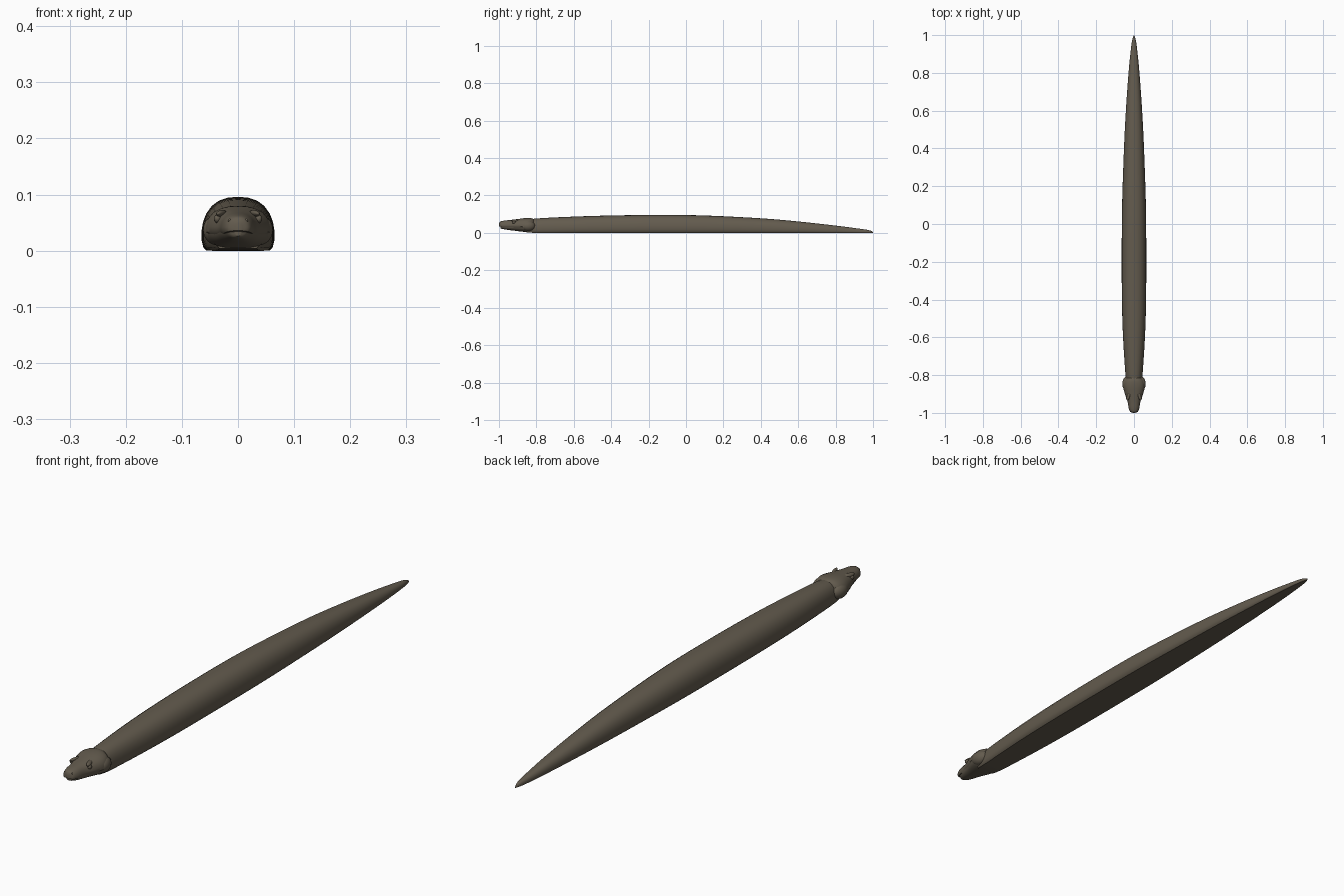
import bpy, bmesh, math

cube = bpy.data.objects.get("Cube")
if cube:
    bpy.data.objects.remove(cube, do_unlink=True)

COLOUR = (0.125, 0.105, 0.076, 1)
skin = bpy.data.materials.new("olive_brown_skin")
skin.use_nodes = True
skin.diffuse_color = COLOUR
skin.node_tree.nodes["Principled BSDF"].inputs["Base Color"].default_value = COLOUR


def finish(obj, angle=40):
    obj.data.materials.append(skin)
    bpy.ops.object.select_all(action='DESELECT')
    obj.select_set(True)
    bpy.context.view_layer.objects.active = obj
    bpy.ops.object.shade_smooth_by_angle(angle=math.radians(angle))
    return obj


def spline(rows, steps):
    """Catmull-Rom interpolation of station rows."""
    out = []
    for i in range(len(rows) - 1):
        a, b, c, d = (rows[max(i - 1, 0)], rows[i], rows[i + 1],
                      rows[min(i + 2, len(rows) - 1)])
        for s in range(steps):
            t = s / steps
            out.append([q + t * ((r - p) / 2 + t * ((p - 2.5 * q + 2 * r - w / 2)
                        + t * (1.5 * (q - r) + (w - p) / 2)))
                        for p, q, r, w in zip(a, b, c, d)])
    return out + [list(rows[-1])]


def loft(name, rows, half, steps=5, angle=40):
    """Skin rows of (y, half width, bottom, top) with a mirrored half section."""
    section = half + [(-x, z) for x, z in reversed(half[1:-1])]
    bm = bmesh.new()
    rings = []
    for y, w, lo, hi in spline(rows, steps):
        rings.append([bm.verts.new((x * w, y, lo + z * (hi - lo))) for x, z in section])
    n = len(section)
    for a, b in zip(rings, rings[1:]):
        for i in range(n):
            bm.faces.new((a[i], a[(i + 1) % n], b[(i + 1) % n], b[i]))
    bm.faces.new(rings[0])
    bm.faces.new(rings[-1])
    bmesh.ops.recalc_face_normals(bm, faces=bm.faces)
    mesh = bpy.data.meshes.new(name)
    bm.to_mesh(mesh)
    bm.free()
    obj = bpy.data.objects.new(name, mesh)
    bpy.context.collection.objects.link(obj)
    return finish(obj, angle)


def blob(name, loc, size, rot=(0, 0, 0)):
    bpy.ops.mesh.primitive_uv_sphere_add(segments=20, ring_count=12, radius=1,
                                         location=loc, rotation=rot)
    obj = bpy.context.object
    obj.name = name
    obj.scale = size
    return finish(obj, 180)


def pair(name, loc, size, rot=(0, 0, 0)):
    for side, s in (("left", 1), ("right", -1)):
        blob(f"{side}_{name}", (s * loc[0], loc[1], loc[2]), size,
             (rot[0], s * rot[1], s * rot[2]))


# Long body: flat belly, rounded back, tapering to the tail
body_section = [(0, 0), (.86, 0), (.95, .06), (1, .2), (1, .36), (.96, .53), (.87, .69),
                (.72, .83), (.52, .93), (.27, .985), (0, 1)]
loft("body", [(-.86, .038, .004, .066), (-.8, .045, 0, .077), (-.6, .058, 0, .087),
              (-.4, .064, 0, .093), (-.15, .065, 0, .096), (.1, .063, 0, .093),
              (.4, .053, 0, .078), (.6, .043, 0, .061), (.8, .029, 0, .039),
              (.93, .016, 0, .022), (.98, .008, 0, .014), (1, .001, 0, .005)], body_section)

# Upper head: wide cheeks at the back, narrow blunt snout
dome = [(0, 0), (.9, 0), (1, .12), (1, .32), (.92, .58), (.75, .8), (.5, .93), (.25, .99), (0, 1)]
loft("upper_head", [(-1, .006, .036, .05), (-.994, .02, .034, .06), (-.975, .028, .031, .065),
                    (-.94, .034, .03, .069), (-.9, .048, .028, .074), (-.86, .058, .026, .079),
                    (-.83, .054, .024, .079), (-.812, .036, .024, .073)], dome)

# Lower jaw: slightly inset so that the lip line shows
bowl = [(0, 0), (.35, .02), (.62, .14), (.82, .4), (.95, .75), (.97, 1), (0, 1)]
loft("lower_jaw", [(-.993, .006, .026, .037), (-.985, .019, .022, .036), (-.96, .028, .017, .034),
                   (-.92, .039, .012, .032), (-.88, .053, .007, .031), (-.85, .058, .004, .03),
                   (-.82, .046, .003, .029)], bowl)

# Cheek lobes, brow ridges, eyes and nostrils
pair("cheek", (.038, -.843, .037), (.024, .037, .027), (0, 0, .12))
pair("brow_ridge", (.029, -.912, .066), (.008, .024, .006), (0, .4, .3))
pair("eye", (.036, -.92, .057), (.007, .009, .008), (0, 0, .3))
pair("nostril", (.015, -.992, .054), (.003, .003, .003))
